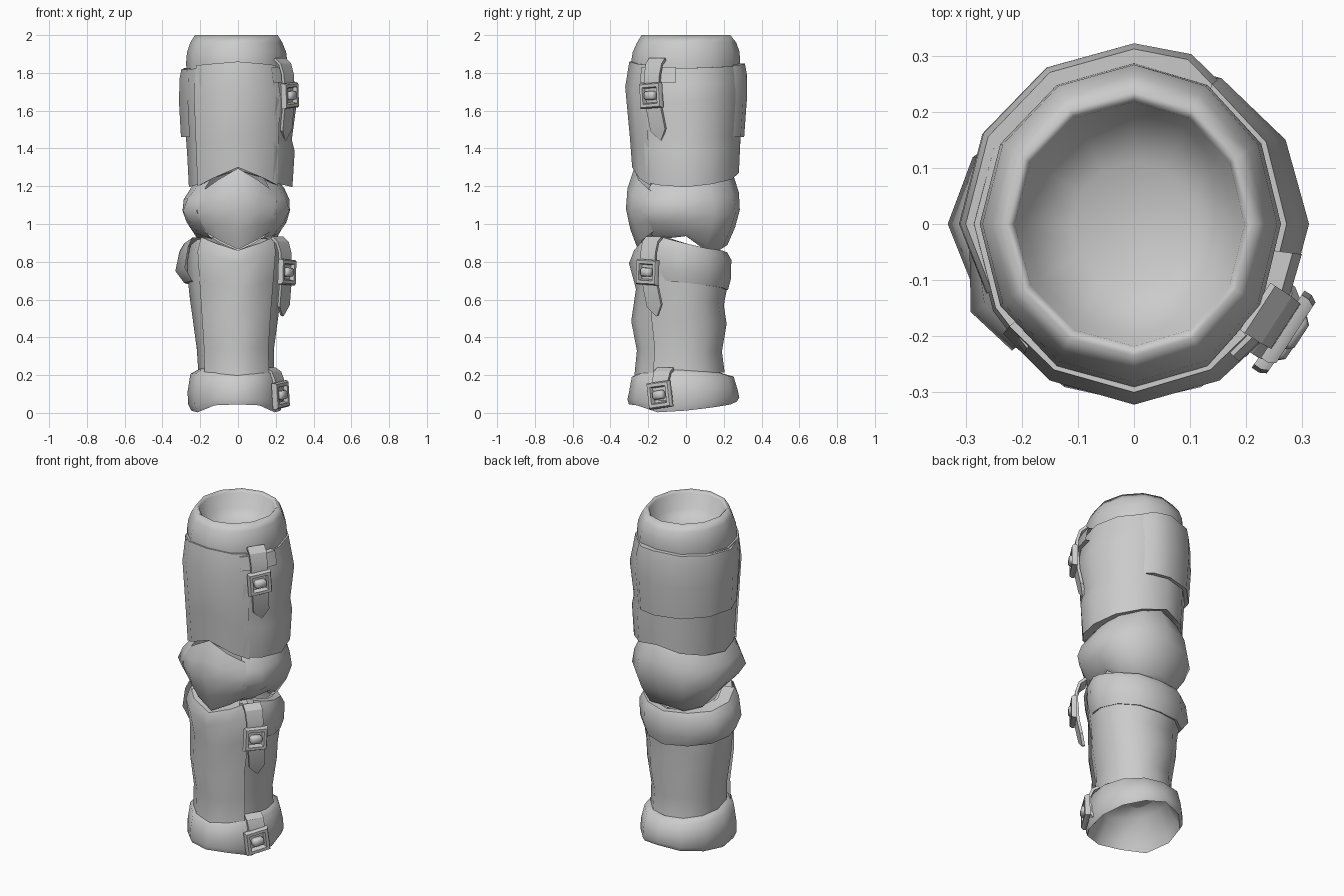
import bpy, bmesh, math
from mathutils import Matrix, Vector


def lerp(keys, a):
    """Piecewise-linear lookup; a plain number is constant."""
    if not isinstance(keys, (list, tuple)):
        return keys
    for (a0, v0), (a1, v1) in zip(keys, keys[1:]):
        if a <= a1:
            return v0 + (v1 - v0) * (a - a0) / (a1 - a0)
    return keys[-1][1]


def finish(name, verts, faces, thick=0, angle=42, mat=None):
    me = bpy.data.meshes.new(name)
    me.from_pydata(verts, [], faces)
    if mat:
        me.transform(mat)
    ob = bpy.data.objects.new(name, me)
    bpy.context.collection.objects.link(ob)
    bpy.ops.object.select_all(action='DESELECT')
    ob.select_set(True)
    bpy.context.view_layer.objects.active = ob
    if thick:
        m = ob.modifiers.new("thickness", 'SOLIDIFY')
        m.thickness, m.offset = thick, -1
        bpy.ops.object.modifier_apply(modifier=m.name)
    bpy.ops.object.shade_smooth_by_angle(angle=math.radians(angle))
    return ob


def shell(name, angles, bot, top, rows, bulge=1, cap=None, smooth=50, flush=0):
    """Wrapped plate. Angles run from the front (0) round to the right (90).
    rows: (height 0..1, left, right, front, back radius), listed upward; the
    first and last rows may turn inward as a lip.
    flush sinks the two side edges into the layer below."""
    full = angles is None
    if full:
        angles = [i * 30 for i in range(12)]
    verts, faces, n = [], [], len(angles)
    for t, xl, xr, yf, yb in rows:
        for j, a in enumerate(angles):
            fold = abs((a + 180) % 360 - 180)
            s, c = math.sin(math.radians(a)), math.cos(math.radians(a))
            k = 1 + (lerp(bulge, fold) - 1) * max(0, 1 - abs(2 * t - 1))
            if j in (0, n - 1):
                k -= flush
            z0, z1 = lerp(bot, fold), lerp(top, fold)
            verts.append((s * k * (xr if s > 0 else xl),
                          -c * k * (yf if c > 0 else yb), z0 + t * (z1 - z0)))
    for i in range(len(rows) - 1):
        for j in range(n if full else n - 1):
            k = (j + 1) % n
            faces.append((i * n + j, i * n + k, (i + 1) * n + k, (i + 1) * n + j))
    if cap == 'both':
        faces.append(tuple(reversed(range(n))))
    if cap:
        faces.append(tuple(range(len(verts) - n, len(verts))))
    return finish(name, verts, faces, 0, smooth)


# Columns of a wrap that leaves the front open for a separate plate
OPEN = [40, 60, 90, 120, 150, 180, 210, 240, 270, 300, 318]

# Inner sleeve with rounded rim and hollow top
shell("upper_sleeve", None, 0, 1, [
    (1.78, .27, .262, .288, .28), (1.85, .275, .262, .292, .286),
    (1.91, .27, .255, .282, .284), (1.96, .253, .235, .26, .266),
    (2.00, .228, .21, .235, .235), (1.985, .213, .197, .218, .218),
    (1.90, .195, .18, .20, .20), (1.85, .11, .11, .11, .11)],
    cap='top', smooth=180)

# Thigh armour: wrap, front plate, rear band
thigh_bot = [(0, 1.29), (45, 1.21), (90, 1.195), (135, 1.22), (180, 1.27)]
shell("thigh_wrap", OPEN, thigh_bot, [(0, 1.85), (60, 1.82), (180, 1.84)], [
    (.03, .22, .22, .23, .23), (0, .26, .288, .274, .28), (.3, .27, .30, .288, .288),
    (.4, .275, .285, .292, .29), (.72, .29, .312, .308, .30), (.86, .29, .29, .31, .30),
    (1, .285, .272, .298, .292), (1, .26, .25, .27, .27)])
shell("thigh_front_plate", [-52, -30, 0, 30, 48],
      [(0, 1.30), (50, 1.20)], [(0, 1.86), (50, 1.84)], [
    (.03, .22, .22, .23, .22), (0, .275, .285, .285, .28), (.3, .285, .29, .298, .28),
    (.76, .30, .305, .322, .3), (1, .285, .272, .30, .3), (1, .26, .25, .27, .2)],
    flush=.012)
shell("thigh_rear_band", [148, 160, 180, 210, 240, 270, 296], 1.46,
      [(0, 1.80), (90, 1.82), (180, 1.85)], [
    (0, .27, .27, .28, .285), (0, .302, .29, .29, .308), (.5, .312, .30, .30, .322),
    (.85, .31, .30, .30, .322), (1, .30, .28, .29, .312), (1, .27, .26, .27, .275)],
    flush=.06)

# Knee: lobed ring and pointed front cap
shell("knee_lobes", OPEN,
      [(0, .92), (60, .94), (90, .95), (120, .89), (150, .87), (180, .89)],
      [(0, 1.2), (60, 1.2), (90, 1.19), (150, 1.24), (180, 1.26)], [
    (-.06, .20, .19, .20, .18), (0, .225, .215, .23, .22), (.25, .275, .26, .265, .26),
    (.5, .30, .28, .28, .285), (.75, .29, .275, .275, .28),
    (1, .25, .245, .25, .25), (1.12, .22, .22, .22, .22)], smooth=180,
    bulge=[(0, 1), (60, 1.12), (90, .98), (120, 1.05), (150, 1.06), (180, 1)])
shell("knee_cap", [-46, -24, 0, 24, 46],
      [(0, .865), (46, .96)], [(0, 1.295), (46, 1.175)], [
    (.03, .20, .19, .21, .2), (0, .25, .245, .255, .25), (.25, .29, .28, .295, .25),
    (.5, .305, .295, .318, .25), (.75, .30, .29, .31, .25),
    (1, .265, .26, .275, .25), (.97, .2, .2, .2, .2)], flush=.02)

# Shin wrap, front shin guard, calf band
shell("shin_wrap", OPEN, .18, [(0, .89), (45, .93), (90, .89), (180, .83)], [
    (.05, .21, .19, .255, .205), (.22, .218, .19, .24, .19),
    (.45, .24, .212, .265, .215), (.6, .255, .225, .255, .20),
    (.8, .27, .242, .27, .225), (.93, .265, .248, .28, .225),
    (1, .25, .235, .26, .205), (1, .19, .18, .2, .17)])
shell("shin_guard", [-50, -28, 0, 28, 50], .18,
      [(0, .86), (50, .93)], [
    (0, .235, .22, .275, .2), (.22, .24, .215, .26, .2), (.45, .255, .23, .29, .2),
    (.7, .272, .25, .265, .2), (.9, .285, .265, .302, .2), (1, .26, .25, .275, .2),
    (1, .19, .18, .2, .2)], flush=.02)
shell("calf_band", [58, 75, 90, 120, 150, 180, 210, 240, 270, 298],
      [(60, .70), (110, .68), (180, .65)], [(60, .93), (110, .875), (180, .85)], [
    (0, .24, .215, .25, .195), (0, .285, .238, .265, .222), (.3, .332, .258, .28, .238),
    (.8, .31, .262, .285, .24), (1, .285, .242, .265, .218), (1, .21, .2, .21, .18)],
    flush=.04)

# Flared ankle cuff, hollow underneath
shell("ankle_cuff", None,
      [(0, .045), (30, .04), (60, .003), (90, .012), (180, .06)],
      [(0, .21), (60, .24), (180, .21)], [
    (1.0, .11, .10, .12, .11), (.8, .18, .165, .215, .185), (.2, .235, .21, .28, .25),
    (0, .247, .225, .302, .27), (.15, .264, .237, .31, .282), (.45, .267, .237, .30, .272),
    (.88, .252, .217, .287, .252), (1, .205, .18, .25, .19)], cap='both', smooth=70)


def ribbon(name, path, mat, thick=0.016):
    """Strap along (height, outward, half width); local x across, y inward."""
    verts, faces = [], []
    for u, v, w in path:
        verts += [(-w, -v, u), (w, -v, u)]
    for i in range(len(path) - 1):
        a = 2 * i
        faces.append((a, a + 1, a + 3, a + 2))
    return finish(name, verts, faces, thick, 30, mat)


def buckle(name, mat, s):
    """Square bevelled frame with a raised centre block."""
    prof = [(s, .012), (s, -.004), (s * .9, -.016), (s * .66, -.016), (s * .55, .012)]
    verts, faces = [], []
    for r, y in prof:
        verts += [(-r, y, -r), (r, y, -r), (r, y, r), (-r, y, r)]
    for i in range(len(prof)):
        k = (i + 1) % len(prof)
        for j in range(4):
            m = (j + 1) % 4
            faces.append((i * 4 + j, i * 4 + m, k * 4 + m, k * 4 + j))
    finish(name + "_frame", verts, faces, 0, 30, mat)
    bm = bmesh.new()
    bmesh.ops.create_cube(bm, size=1, matrix=Matrix.Translation((0, -.006, 0)) @
                          Matrix.Diagonal((.066, .045, .046, 1)))
    bmesh.ops.bevel(bm, geom=bm.edges[:], offset=.01, segments=1, affect='EDGES')
    bm.verts.index_update()
    vs = [v.co[:] for v in bm.verts]
    fs = [[v.index for v in f.verts] for f in bm.faces]
    bm.free()
    finish(name + "_bar", vs, fs, 0, 50, mat)


# Three straps: label, position, angle, upper length, tail length, roll, buckle half size
for label, pos, az, up, tail, roll, size in [
        ("thigh", (.275, -.185, 1.68), 57, .20, .24, 4, .067),
        ("shin", (.26, -.205, .745), 55, .19, .235, -3, .067),
        ("ankle", (.226, -.14, .095), 60, .145, .07, 7, .07)]:
    mat = Matrix.Translation(Vector(pos)) @ Matrix.Rotation(math.radians(az), 4, 'Z')
    rolled = mat @ Matrix.Rotation(math.radians(-roll), 4, 'Y')
    ribbon(label + "_strap", [
        (-.03, -.006, .046), (.04, -.004, .046), (up * .55, -.006, .048),
        (up * .85, -.025, .05), (up, -.06, .05)], mat)
    ribbon(label + "_strap_tail", [
        (-tail, -.045, .004), (-tail * .77, -.03, .046),
        (-tail * .35, -.012, .046), (.03, -.008, .046)], mat @
        Matrix.Rotation(math.radians(-7 if label != "ankle" else 0), 4, 'Y'))
    buckle(label + "_buckle", rolled, size)

# Short cross strap beside the thigh buckle
shell("thigh_cross_strap", [38, 58, 80], 1.75, 1.83, [
    (0, .28, .285, .30, .3), (0, .3, .313, .32, .3),
    (1, .3, .296, .308, .3), (1, .27, .26, .28, .3)], flush=.03)
